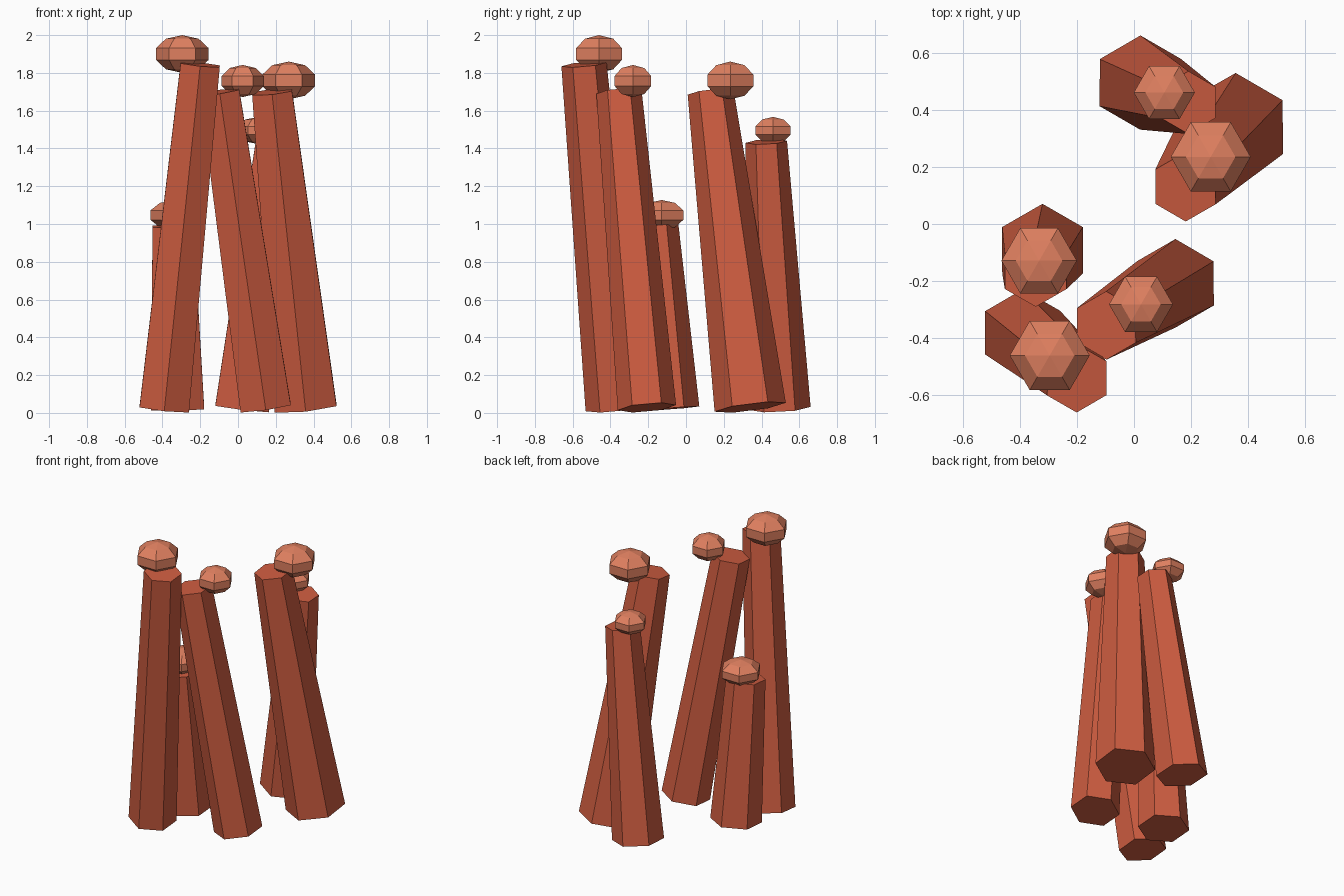
import bpy, bmesh, math
from mathutils import Vector

if "Cube" in bpy.data.objects:
    bpy.data.objects.remove(bpy.data.objects["Cube"])

SIDES = 6


def material(name, rgb):
    m = bpy.data.materials.new(name)
    m.diffuse_color = (*rgb, 1)
    m.use_nodes = True
    m.node_tree.nodes["Principled BSDF"].inputs["Base Color"].default_value = m.diffuse_color
    return m


STALK = material("brick red", (0.61, 0.107, 0.051))
CAP = material("light coral", (0.745, 0.216, 0.117))


def lathe(name, profile, start, mat):
    """Six-sided solid from (radius, z) pairs, bottom to top; radius 0 is a pole."""
    bm = bmesh.new()
    rings = []
    for r, z in profile:
        count = SIDES if r > 0 else 1
        angles = [start + math.tau * i / SIDES for i in range(count)]
        rings.append([bm.verts.new((r * math.cos(a), r * math.sin(a), z)) for a in angles])
    for low, high in zip(rings, rings[1:]):
        for i in range(SIDES):
            j = (i + 1) % SIDES
            quad = [low[i % len(low)], low[j % len(low)],
                    high[j % len(high)], high[i % len(high)]]
            bm.faces.new(list(dict.fromkeys(quad)))
    if len(rings[0]) > 1:
        bm.faces.new(rings[0][::-1])
    if len(rings[-1]) > 1:
        bm.faces.new(rings[-1])
    bmesh.ops.recalc_face_normals(bm, faces=bm.faces)
    me = bpy.data.meshes.new(name)
    bm.to_mesh(me)
    bm.free()
    me.materials.append(mat)
    ob = bpy.data.objects.new(name, me)
    bpy.context.collection.objects.link(ob)
    return ob


def stalk(name, base, top, r_base, r_top):
    """Tapered hexagonal column leaning from base to top."""
    a, b = Vector(base), Vector(top)
    axis = b - a
    ob = lathe(name, [(r_base, 0), (r_top, axis.length)], math.pi / 2, STALK)
    ob.location = a
    ob.rotation_euler = Vector((0, 0, 1)).rotation_difference(axis).to_euler()


def cap(name, centre, width, height):
    """Upright faceted bulb, squashed in height."""
    R = width / math.cos(math.radians(18))
    lats = [math.radians(d) for d in (-54, -18, 18, 54)]
    profile = [(0, -height)]
    profile += [(R * math.cos(t), height * math.sin(t)) for t in lats]
    profile += [(0, height)]
    lathe(name, profile, 0, CAP).location = centre


# base centre, top centre, base radius, top radius, cap z, cap radius, cap half height
PARTS = {
    "front_left": ((-0.39, -0.38, 0.022), (-0.20, -0.54, 1.845), 0.152, 0.12, 1.90, 0.14, 0.10),
    "front_right": ((0.146, -0.207, 0.028), (-0.097, -0.355, 1.70), 0.155, 0.12, 1.757, 0.112, 0.085),
    "back_right": ((0.357, 0.34, 0.03), (0.18, 0.13, 1.70), 0.19, 0.122, 1.76, 0.14, 0.10),
    "back": ((0.022, 0.495, 0.024), (0.19, 0.425, 1.435), 0.165, 0.11, 1.495, 0.107, 0.072),
    "short_left": ((-0.32, -0.092, 0.022), (-0.344, -0.165, 0.99), 0.163, 0.125, 1.047, 0.132, 0.08),
}

# Each cap sits over the middle of its leaning stalk
for name, (base, top, rb, rt, cz, cw, ch) in PARTS.items():
    stalk(name + "_stalk", base, top, rb, rt)
    cap(name + "_cap", ((base[0] + top[0]) / 2, (base[1] + top[1]) / 2, cz), cw, ch)
